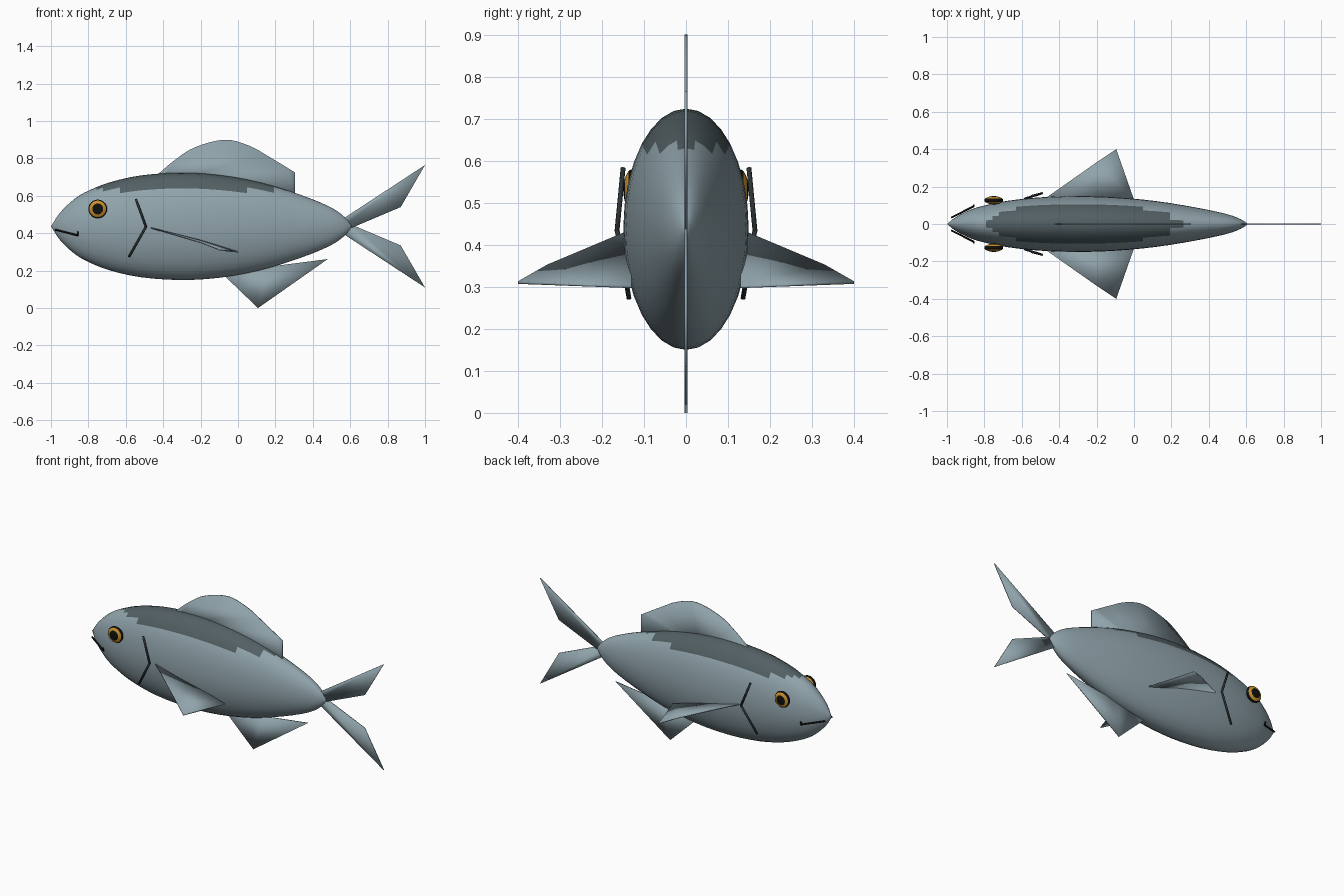
import bpy
import bmesh
import math
from mathutils import Vector, Matrix

cube = bpy.data.objects.get("Cube")
if cube:
    bpy.data.objects.remove(cube, do_unlink=True)

MID = 0.437        # height of the body axis
WIDTH_RATIO = 0.52  # body half width / half height


def material(name, rgb):
    mat = bpy.data.materials.new(name)
    mat.use_nodes = True
    mat.diffuse_color = (*rgb, 1)
    mat.node_tree.nodes["Principled BSDF"].inputs["Base Color"].default_value = (*rgb, 1)
    return mat


SILVER = material("silver blue", (0.28, 0.37, 0.41))
SLATE = material("dark slate", (0.085, 0.115, 0.125))
GOLD = material("gold", (0.6, 0.28, 0.02))
BLACK = material("black", (0.005, 0.005, 0.005))
CHARCOAL = material("charcoal", (0.025, 0.032, 0.037))


def finish(bm, name, mats):
    bmesh.ops.recalc_face_normals(bm, faces=bm.faces)
    for f in bm.faces:
        f.smooth = True
    mesh = bpy.data.meshes.new(name)
    bm.to_mesh(mesh)
    bm.free()
    for m in mats:
        mesh.materials.append(m)
    obj = bpy.data.objects.new(name, mesh)
    bpy.context.collection.objects.link(obj)
    return obj


def smooth_path(points, steps):
    """Catmull-Rom curve through 2D points."""
    p = [Vector(q) for q in points]
    p = [2 * p[0] - p[1]] + p + [2 * p[-1] - p[-2]]
    out = []
    for a, b, c, d in zip(p, p[1:], p[2:], p[3:]):
        for i in range(steps):
            t = i / steps
            out.append(0.5 * (2 * b + (c - a) * t + (2 * a - 5 * b + 4 * c - d) * t * t
                              + (3 * b - a - 3 * c + d) * t ** 3))
    return out + [p[-2]]


# Body: elliptical rings along the length, dark along the back
PROFILE = [(-1, 0), (-.95, .075), (-.87, .15), (-.79, .195), (-.68, .237), (-.52, .272),
           (-.31, .287), (-.1, .275), (.12, .235), (.33, .17), (.49, .105), (.57, .05), (.61, 0)]


def make_body(sides=32):
    bm = bmesh.new()
    path = smooth_path(PROFILE, 3)
    rings = []
    for x, h in path[1:-1]:
        rings.append([bm.verts.new((x, WIDTH_RATIO * h * math.sin(a), MID + h * math.cos(a)))
                      for a in (2 * math.pi * i / sides for i in range(sides))])
    for r, s in zip(rings, rings[1:]):
        for i in range(sides):
            j = (i + 1) % sides
            bm.faces.new((r[i], r[j], s[j], s[i]))
    for ring, end in ((rings[0], path[0]), (rings[-1], path[-1])):
        tip = bm.verts.new((end.x, 0, MID))
        for i in range(sides):
            bm.faces.new((ring[i], ring[(i + 1) % sides], tip))
    for f in bm.faces:
        f.material_index = int(f.calc_center_median().z > 0.633)
    finish(bm, "body", [SILVER, SLATE])


# Upright fins: thin plates on the centre plane
def plate(name, outline, thick=0.006):
    bm = bmesh.new()
    face = bm.faces.new([bm.verts.new((x, -thick / 2, z)) for x, z in outline])
    new = bmesh.ops.extrude_face_region(bm, geom=[face])["geom"]
    bmesh.ops.translate(bm, vec=(0, thick, 0),
                        verts=[g for g in new if isinstance(g, bmesh.types.BMVert)])
    finish(bm, name, [SILVER])


make_body()
crest = smooth_path([(-.44, .705), (-.34, .79), (-.23, .86), (-.07, .9),
                     (.06, .868), (.17, .807), (.305, .725)], 4)
plate("dorsal_fin", [tuple(p) for p in crest] + [(.305, .57), (-.1, .62), (-.42, .66)])
plate("anal_fin", [(-.07, .17), (.107, 0), (.48, .262), (.17, .222), (.1, .24)])
plate("upper_tail_lobe", [(.55, .47), (1, .765), (.87, .54), (.61, .43), (.55, .43)])
plate("lower_tail_lobe", [(.55, .405), (.55, .445), (.61, .445), (.87, .335), (1, .11)])


# Side fins: folded plates
def side_fin(name, side):
    bm = bmesh.new()
    pts = [(-.47, .14, .43), (-.2, .33, .35), (-.095, .4, .31), (0, .13, .3), (-.2, .13, .362)]
    layers = [[bm.verts.new((x, side * y, z + dz)) for x, y, z in pts] for dz in (.003, -.003)]
    for v in layers:
        bm.faces.new((v[0], v[1], v[4]))
        bm.faces.new((v[1], v[2], v[3], v[4]))
    for i in range(5):
        j = (i + 1) % 5
        bm.faces.new((layers[0][i], layers[0][j], layers[1][j], layers[1][i]))
    finish(bm, name, [SILVER])


# Eyes: flattened balls with a gold iris band
def eye(name, side):
    bm = bmesh.new()
    bmesh.ops.create_uvsphere(bm, u_segments=24, v_segments=20, radius=1)
    bmesh.ops.rotate(bm, verts=bm.verts, matrix=Matrix.Rotation(math.pi / 2, 3, 'X'))
    for f in bm.faces:
        c = f.calc_center_median()
        f.material_index = int(0.53 < math.hypot(c.x, c.z) < 0.87)
    bmesh.ops.scale(bm, verts=bm.verts, vec=(.05, .022, .05))
    bmesh.ops.translate(bm, verts=bm.verts, vec=(-.75, side * .127, .53))
    finish(bm, name, [BLACK, GOLD])


# Mouth and gill lines: thin rods along a bent path
def line(name, points, side, radius, mat):
    bm = bmesh.new()
    pts = [Vector((x, side * y, z)) for x, y, z in points]
    for a, b in zip(pts, pts[1:]):
        d = b - a
        mtx = Matrix.Translation((a + b) / 2) @ d.to_track_quat('Z', 'Y').to_matrix().to_4x4()
        bmesh.ops.create_cone(bm, cap_ends=True, segments=8, radius1=radius, radius2=radius,
                              depth=d.length + radius, matrix=mtx)
    finish(bm, name, [mat])


for label, side in (("front", -1), ("back", 1)):
    side_fin(label + "_pectoral_fin", side)
    eye(label + "_eye", side)
    line(label + "_mouth_line", [(-.975, .035, .418), (-.857, .095, .389), (-.857, .1, .405)],
         side, .005, BLACK)
    line(label + "_gill_line", [(-.545, .15, .58), (-.492, .164, .435), (-.582, .136, .275)],
         side, .006, CHARCOAL)
